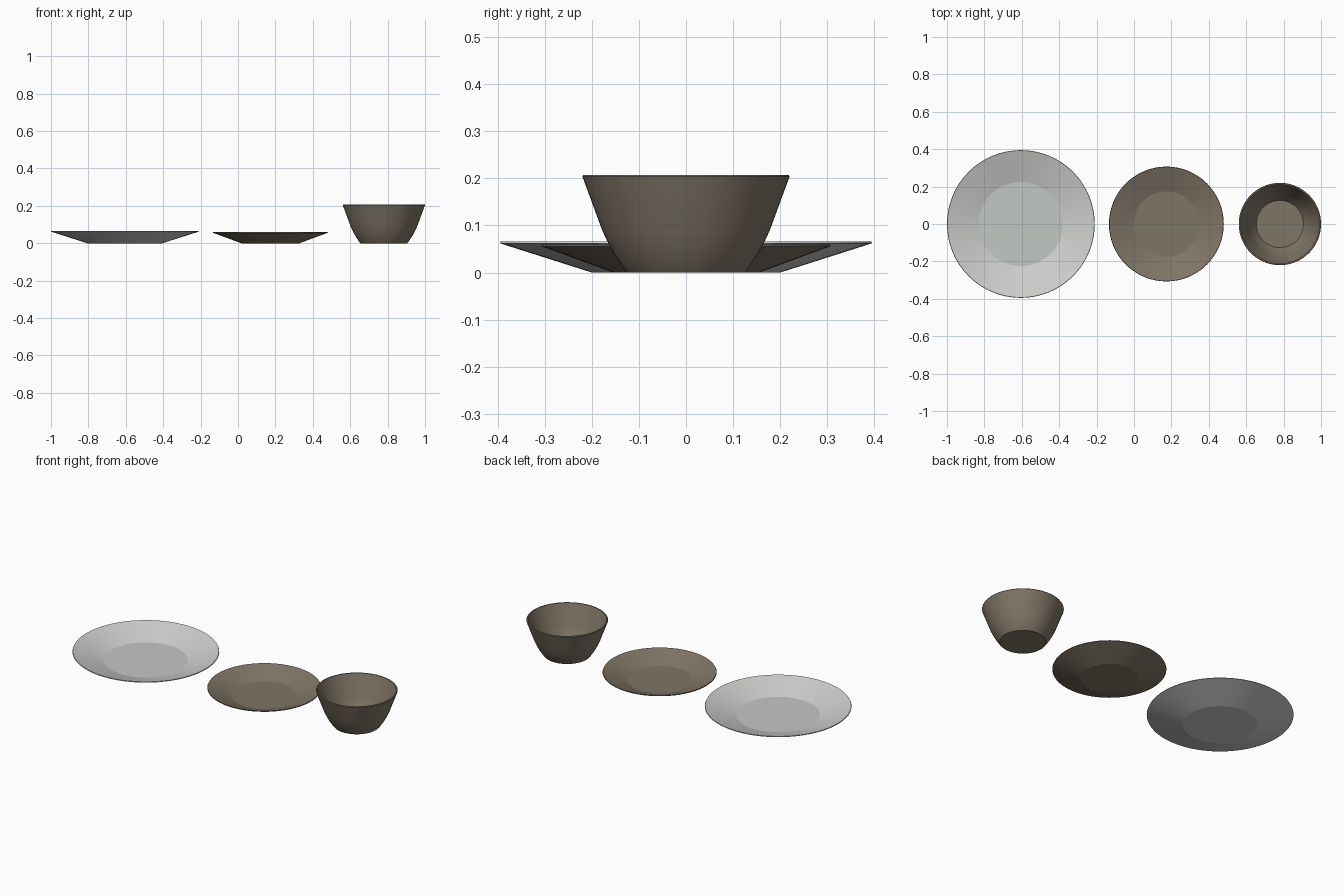
import bpy, bmesh, math

if "Cube" in bpy.data.objects:
    bpy.data.objects.remove(bpy.data.objects["Cube"])

SIDES = 64


def material(name, rgb):
    m = bpy.data.materials.new(name)
    m.diffuse_color = (*rgb, 1.0)
    m.use_nodes = True
    m.node_tree.nodes["Principled BSDF"].inputs["Base Color"].default_value = m.diffuse_color
    return m


white = material("white_glaze", (0.62, 0.62, 0.61))
pale = material("pale_grey_glaze", (0.55, 0.58, 0.56))
brown = material("brown_glaze", (0.215, 0.178, 0.133))


def lathe(name, x, profile, mats, floor_radius=0.0):
    """Revolve a closed (radius, z) profile that starts and ends on the axis."""
    bm = bmesh.new()
    rings = []
    for r, z in profile:
        if r == 0:
            rings.append([bm.verts.new((0, 0, z))] * SIDES)
        else:
            rings.append([bm.verts.new((r * math.cos(2 * math.pi * i / SIDES),
                                        r * math.sin(2 * math.pi * i / SIDES), z))
                          for i in range(SIDES)])
    for a, b in zip(rings, rings[1:]):
        for i in range(SIDES):
            j = (i + 1) % SIDES
            corners = list(dict.fromkeys((a[i], a[j], b[j], b[i])))
            bm.faces.new(corners)
    bmesh.ops.recalc_face_normals(bm, faces=bm.faces)
    # the upward floor of the dish takes the second colour
    if len(mats) > 1:
        for f in bm.faces:
            c = f.calc_center_median()
            if f.normal.z > 0.99 and math.hypot(c.x, c.y) < floor_radius:
                f.material_index = 1
    me = bpy.data.meshes.new(name)
    bm.to_mesh(me)
    bm.free()
    for m in mats:
        me.materials.append(m)
    ob = bpy.data.objects.new(name, me)
    bpy.context.collection.objects.link(ob)
    ob.location.x = x
    bpy.ops.object.select_all(action='DESELECT')
    ob.select_set(True)
    bpy.context.view_layer.objects.active = ob
    bpy.ops.object.shade_smooth_by_angle(angle=math.radians(16))
    return ob


# large white dinner plate
lathe("dinner_plate", -0.605,
      [(0, 0), (0.20, 0), (0.395, 0.062), (0.393, 0.066),
       (0.225, 0.012), (0, 0.012)], [white, pale], 0.22)

# smaller brown side plate
lathe("side_plate", 0.173,
      [(0, 0), (0.155, 0), (0.307, 0.056), (0.305, 0.060),
       (0.175, 0.012), (0, 0.012)], [brown])

# deep brown bowl
lathe("bowl", 0.78,
      [(0, 0), (0.125, 0), (0.132, 0.008), (0.153, 0.040), (0.168, 0.068),
       (0.178, 0.090), (0.220, 0.204), (0.218, 0.207), (0.212, 0.207),
       (0.170, 0.092), (0.160, 0.070), (0.145, 0.042), (0.126, 0.014),
       (0, 0.012)], [brown])
